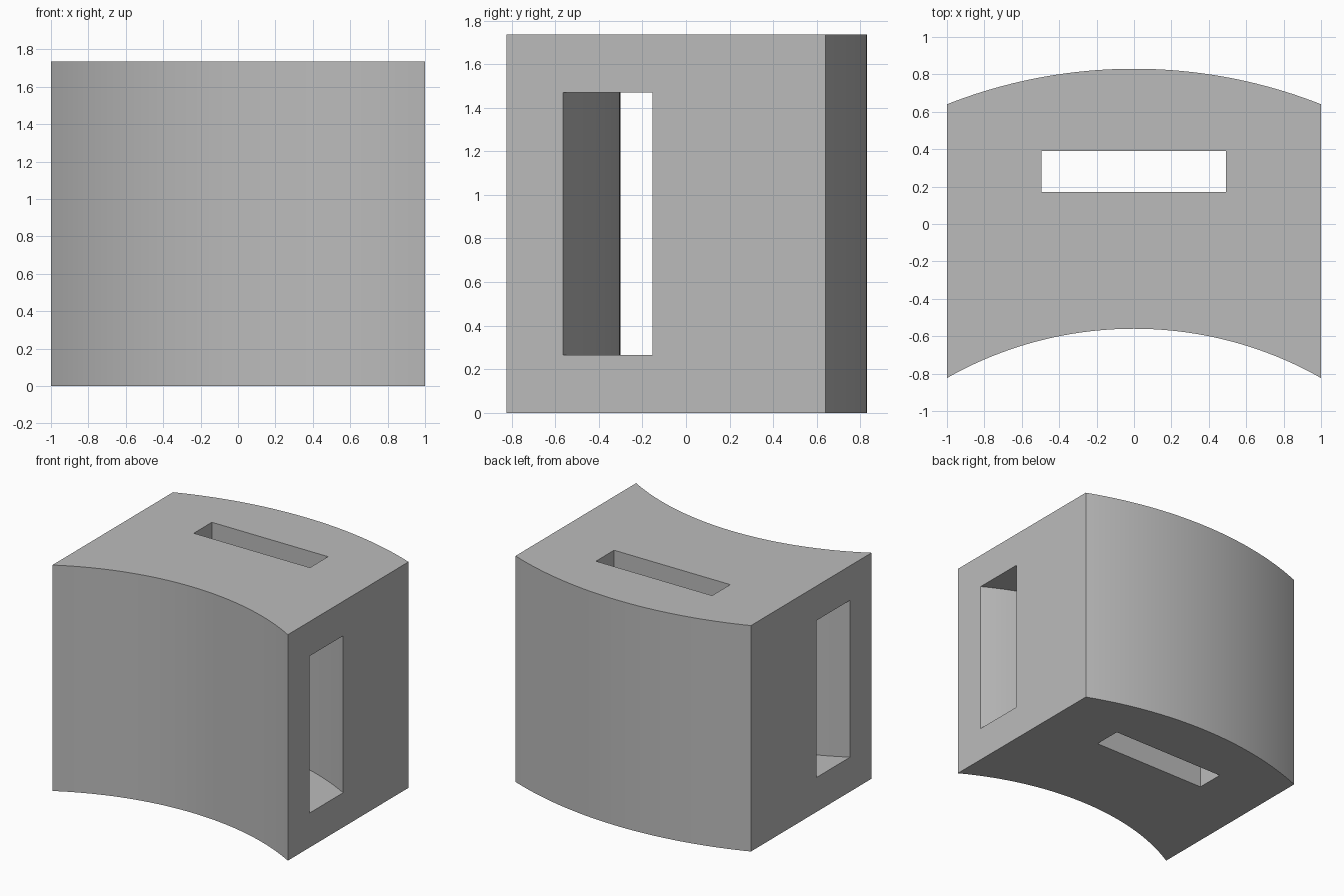
import bpy, bmesh, math

cube = bpy.data.objects.get("Cube")
if cube:
    bpy.data.objects.remove(cube, do_unlink=True)

grey = bpy.data.materials.new("plain grey")
grey.use_nodes = True
grey.diffuse_color = (0.5, 0.5, 0.5, 1)
grey.node_tree.nodes["Principled BSDF"].inputs["Base Color"].default_value = (0.5, 0.5, 0.5, 1)


def arc(y_mid, radius, half, steps=40):
    """Points of a shallow arc from -half to +half, cresting at y_mid."""
    xs = [half * (2 * i / steps - 1) for i in range(steps + 1)]
    return [(x, y_mid - radius + math.sqrt(radius**2 - x * x)) for x in xs]


def prism(name, outline, z0, z1):
    """Extrude a flat outline upwards."""
    bm = bmesh.new()
    face = bm.faces.new([bm.verts.new((x, y, z0)) for x, y in outline])
    top = bmesh.ops.extrude_face_region(bm, geom=[face])["geom"]
    verts = [v for v in top if isinstance(v, bmesh.types.BMVert)]
    bmesh.ops.translate(bm, verts=verts, vec=(0, 0, z1 - z0))
    bmesh.ops.recalc_face_normals(bm, faces=bm.faces)
    mesh = bpy.data.meshes.new(name)
    bm.to_mesh(mesh)
    bm.free()
    mesh.materials.append(grey)
    obj = bpy.data.objects.new(name, mesh)
    bpy.context.collection.objects.link(obj)
    return obj


# Curved block
front, back = arc(-0.56, 2.03, 1), arc(0.83, 2.73, 1)
block = prism("curved_block", front + back[::-1], 0, 1.735)

# Curved slot from side to side, and straight slot from top to bottom
slot_front, slot_back = arc(-0.3, 2.03, 1.05), arc(0.11, 2.03, 1.05)
side_slot = prism("side_slot_cutter", slot_front + slot_back[::-1], 0.265, 1.47)
top_slot = prism("top_slot_cutter",
                 [(-0.495, 0.17), (0.492, 0.17), (0.492, 0.39), (-0.495, 0.39)], -0.1, 1.9)

bpy.context.view_layer.objects.active = block
block.select_set(True)
for cutter in (side_slot, top_slot):
    mod = block.modifiers.new(cutter.name, "BOOLEAN")
    mod.operation = "DIFFERENCE"
    mod.solver = "EXACT"
    mod.object = cutter
    bpy.ops.object.modifier_apply(modifier=mod.name)
    bpy.data.objects.remove(cutter, do_unlink=True)

bpy.ops.object.shade_smooth_by_angle(angle=math.radians(30))
